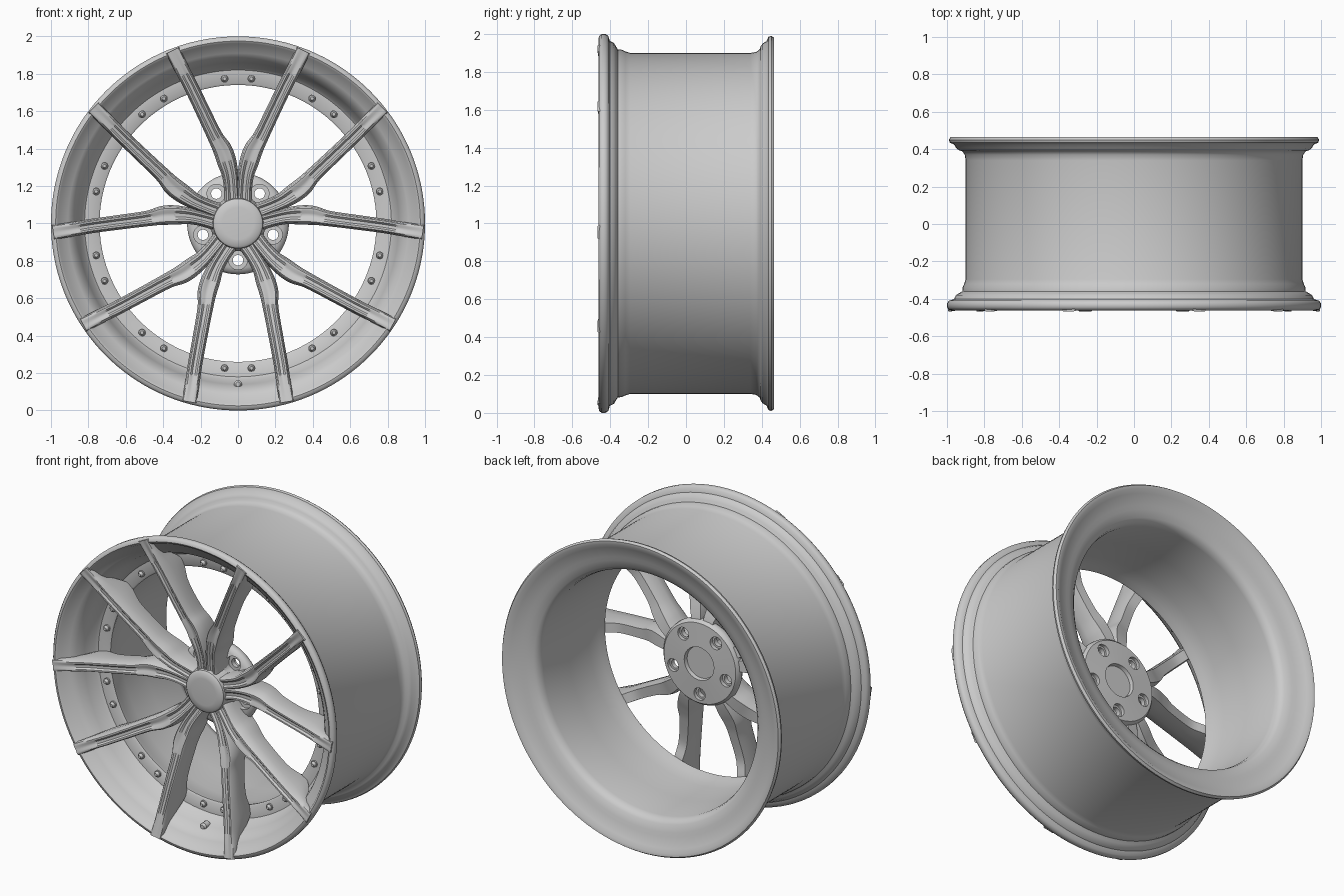
import bpy, bmesh
from math import sin, cos, pi, radians
from mathutils import Vector, Matrix

cube = bpy.data.objects.get("Cube")
if cube:
    bpy.data.objects.remove(cube, do_unlink=True)

metal = bpy.data.materials.new("satin grey metal")
metal.use_nodes = True
grey = (0.6, 0.6, 0.6, 1)
metal.diffuse_color = grey
metal.node_tree.nodes["Principled BSDF"].inputs["Base Color"].default_value = grey


def polar(r, a, y):
    """Point at radius r and angle a around the wheel axle."""
    return Vector((r * cos(a), y, 1 + r * sin(a)))


def smooth(obj, angle):
    bpy.ops.object.select_all(action="DESELECT")
    obj.select_set(True)
    bpy.context.view_layer.objects.active = obj
    bpy.ops.object.shade_smooth_by_angle(angle=radians(angle))


def finish(bm, name, angle=40):
    bmesh.ops.recalc_face_normals(bm, faces=bm.faces)
    mesh = bpy.data.meshes.new(name)
    bm.to_mesh(mesh)
    bm.free()
    mesh.materials.append(metal)
    obj = bpy.data.objects.new(name, mesh)
    bpy.context.collection.objects.link(obj)
    smooth(obj, angle)
    return obj


def lathe(profile, name, closed, segments=144):
    """Spin a (radius, y) profile around the axle."""
    bm = bmesh.new()
    verts = [bm.verts.new(polar(r, 0, y)) for r, y in profile]
    edges = [bm.edges.new(p) for p in zip(verts, verts[1:])]
    if closed:
        edges.append(bm.edges.new((verts[-1], verts[0])))
    bmesh.ops.spin(bm, geom=verts + edges, cent=(0, 0, 1), axis=(0, 1, 0),
                   angle=2 * pi, steps=segments, use_duplicate=False)
    bmesh.ops.remove_doubles(bm, verts=bm.verts, dist=0.0002)
    return finish(bm, name)


def catmull(points, steps):
    """Smooth curve of tuples through the given stations."""
    p = [Vector(q) for q in points]
    p = [2 * p[0] - p[1]] + p + [2 * p[-1] - p[-2]]
    out = []
    for a, b, c, d in zip(p, p[1:], p[2:], p[3:]):
        for i in range(steps):
            t = i / steps
            out.append(0.5 * (2 * b + (c - a) * t + (2 * a - 5 * b + 4 * c - d) * t ** 2
                              + (3 * b - a - 3 * c + d) * t ** 3))
    return out + [p[-2]]


# Rim: outer barrel from front to back, then the inside back to the front lip
lathe([(0.975, -0.462), (0.99, -0.458), (1.0, -0.445), (1.0, -0.425), (0.99, -0.41),
       (0.963, -0.402), (0.952, -0.38), (0.935, -0.37), (0.918, -0.36), (0.917, -0.34),
       (0.908, -0.32), (0.90, -0.295), (0.90, 0.34), (0.905, 0.37), (0.918, 0.388),
       (0.935, 0.394), (0.95, 0.405), (0.962, 0.425), (0.985, 0.435), (0.99, 0.45),
       (0.98, 0.465), (0.96, 0.464), (0.935, 0.447), (0.87, 0.427), (0.845, 0.42),
       (0.80, 0.405), (0.778, 0.385), (0.77, 0.35), (0.768, 0.1), (0.763, -0.1),
       (0.752, -0.19), (0.742, -0.22), (0.74, -0.235), (0.75, -0.242), (0.82, -0.245),
       (0.835, -0.26), (0.86, -0.33), (0.88, -0.38), (0.91, -0.41), (0.95, -0.43),
       (0.963, -0.455)], "rim", True)

# Spokes: stations are sideways offset, radius; then width, front y and back y
path = [(0.030, 0.07), (0.034, 0.18), (0.042, 0.26), (0.060, 0.33), (0.083, 0.395),
        (0.125, 0.47), (0.197, 0.62), (0.255, 0.74), (0.297, 0.82), (0.350, 0.925)]
depth = [(0.09, -0.315, -0.18), (0.082, -0.33, -0.15), (0.088, -0.345, -0.16),
         (0.103, -0.357, -0.18), (0.102, -0.367, -0.205), (0.083, -0.382, -0.23),
         (0.078, -0.412, -0.258), (0.077, -0.435, -0.24), (0.077, -0.45, -0.335),
         (0.078, -0.468, -0.449)]
places, sizes = catmull(path, 6), catmull(depth, 6)
# Shallow grooved section: fraction of width, fraction of depth
half = [(0.38, 1), (0.47, 0.75), (0.5, 0.4), (0.42, 0.06), (0.34, 0), (0.22, 0), (0.1, 0.06)]
section = half + [(-u, v) for u, v in reversed(half)]

for n in range(5):
    bm = bmesh.new()
    a = pi / 2 + n * 2 * pi / 5
    for side in (-1, 1):
        rings = []
        for i, (centre, size) in enumerate(zip(places, sizes)):
            ahead = places[min(i + 1, len(places) - 1)] - places[max(i - 1, 0)]
            ahead.normalize()
            width, front, back = size
            ring = []
            for u, v in section:
                side_pos = side * (centre[0] + u * width * ahead[1])
                rad = centre[1] - u * width * ahead[0]
                ring.append(bm.verts.new((rad * cos(a) - side_pos * sin(a),
                                          front + (back - front) * v,
                                          1 + rad * sin(a) + side_pos * cos(a))))
            rings.append(ring)
        for lo, hi in zip(rings, rings[1:]):
            for j in range(len(section)):
                k = (j + 1) % len(section)
                bm.faces.new((lo[j], lo[k], hi[k], hi[j]))
        bm.faces.new(rings[0])
        bm.faces.new(rings[-1])
    finish(bm, f"split_spoke_{n + 1}")

# Hub with raised centre cap
hub = lathe([(0, -0.348), (0.085, -0.348), (0.12, -0.345), (0.132, -0.335), (0.138, -0.30),
             (0.148, -0.25), (0.17, -0.225), (0.24, -0.21), (0.262, -0.20), (0.272, -0.18),
             (0.268, -0.155), (0.255, -0.14), (0.105, -0.132), (0.10, -0.155), (0, -0.155)],
            "hub", False, 96)


def add_rod(bm, r, a, radius, y0, y1, tip=None):
    """Cylinder along the axle direction, narrowing to tip at its y0 end."""
    turn = Matrix.Rotation(pi / 2, 4, "X")
    bmesh.ops.create_cone(bm, cap_ends=True, segments=24, radius1=radius,
                          radius2=radius if tip is None else tip, depth=abs(y1 - y0),
                          matrix=Matrix.Translation(polar(r, a, (y0 + y1) / 2)) @ turn)


# Lug holes with front and back seats, cut from the hub
for radius, y0, y1 in ((0.028, -0.5, 0.1), (0.05, -0.5, -0.19), (0.04, -0.16, 0.1)):
    bm = bmesh.new()
    for n in range(5):
        add_rod(bm, 0.197, -pi / 2 + n * 2 * pi / 5, radius, y0, y1)
    cutter = finish(bm, "lug_cutter")
    cutter.hide_render = True
    cut = hub.modifiers.new("lug holes", "BOOLEAN")
    cut.object = cutter
    cut.operation = "DIFFERENCE"
    cut.solver = "EXACT"
    bpy.context.view_layer.objects.active = hub
    bpy.ops.object.modifier_apply(modifier=cut.name)
    bpy.data.objects.remove(cutter, do_unlink=True)
smooth(hub, 40)

# Flange bolts in pairs around the inner ring
bm = bmesh.new()
for n in range(10):
    for side in (-1, 1):
        a = pi / 2 + n * pi / 5 + side * radians(5.3)
        add_rod(bm, 0.777, a, 0.021, -0.252, -0.235)
        add_rod(bm, 0.777, a, 0.017, -0.268, -0.252, 0.009)
finish(bm, "flange_bolts")

# Valve at the bottom of the lip
bm = bmesh.new()
add_rod(bm, 0.86, -pi / 2, 0.022, -0.35, -0.31)
add_rod(bm, 0.86, -pi / 2, 0.022, -0.362, -0.35, 0.012)
finish(bm, "valve")
